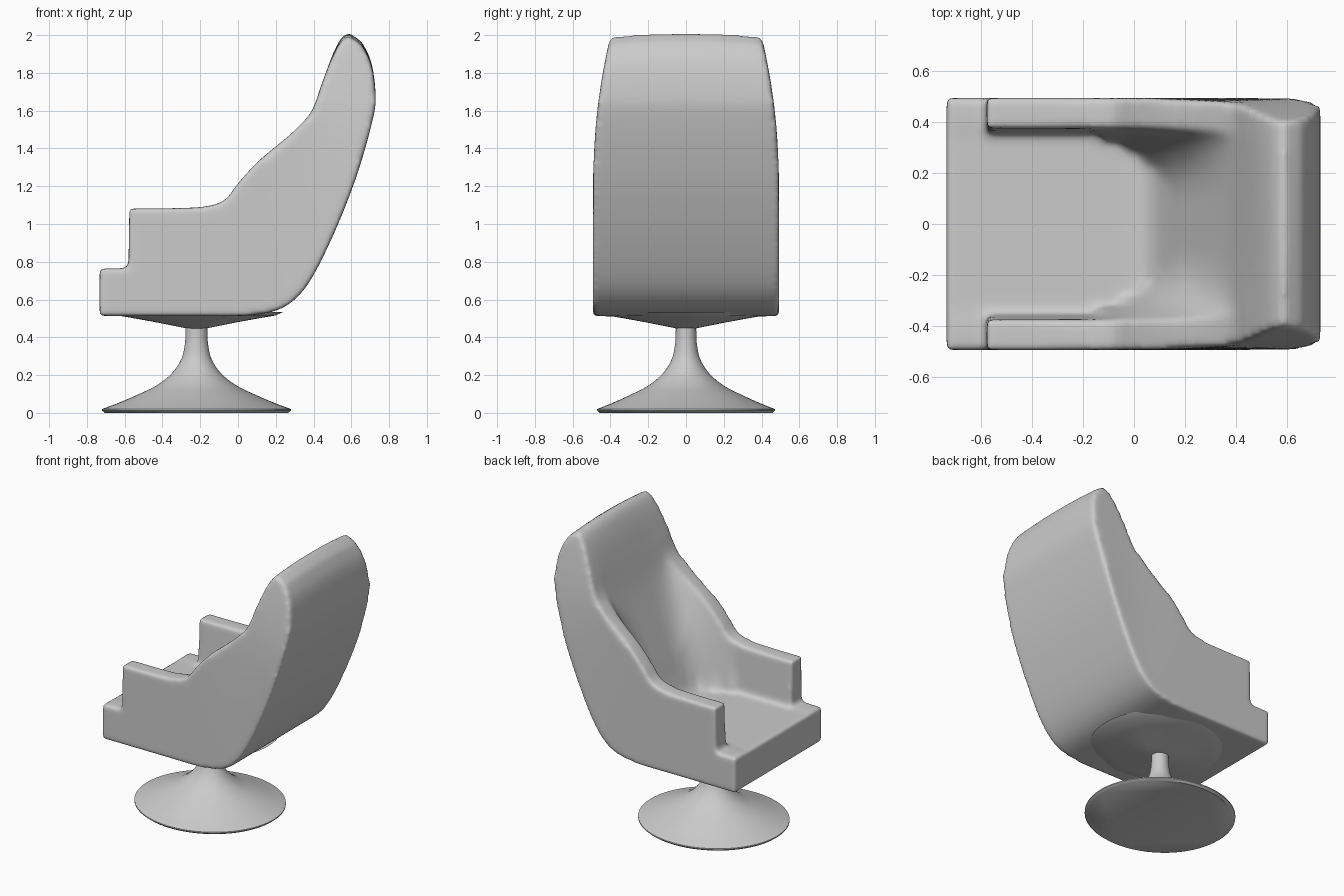
import bpy, math
from mathutils import Vector

if "Cube" in bpy.data.objects:
    bpy.data.objects.remove(bpy.data.objects["Cube"])

V = Vector

# Side-view stations (x, z): outer shell, arm/wing rim, inner seat/back surface
STATIONS = [
    ((-.733, .513), (-.733, .765), (-.733, .76)),
    ((-.65, .513), (-.65, .765), (-.65, .76)),
    ((-.58, .513), (-.58, .765), (-.58, .76)),
    ((-.56, .513), (-.575, 1.082), (-.57, .76)),
    ((-.40, .513), (-.40, 1.082), (-.40, .76)),
    ((-.20, .513), (-.22, 1.087), (-.20, .76)),
    ((.00, .513), (-.08, 1.12), (-.02, .755)),
    ((.18, .535), (.00, 1.215), (.07, .79)),
    ((.30, .60), (.10, 1.325), (.13, .90)),
    ((.40, .73), (.20, 1.41), (.19, 1.05)),
    ((.53, 1.0), (.30, 1.495), (.28, 1.27)),
    ((.64, 1.29), (.39, 1.60), (.37, 1.50)),
    ((.717, 1.57), (.44, 1.74), (.44, 1.72)),
    ((.728, 1.70), (.49, 1.875), (.49, 1.87)),
    ((.705, 1.86), (.54, 1.975), (.54, 1.975)),
    ((.655, 1.965), (.585, 2.015), (.585, 2.015)),
]
SLICES = [0, .06, .12, .18, .23, .28, .32, .355, .375, .42, .46, .493]


def refine(points, first=5, steps=4):
    """Catmull-Rom smoothing of the points after index `first`."""
    p = [V(q) for q in points]
    out = p[:first]
    for i in range(first, len(p) - 1):
        a, b, c, d = p[i - 1], p[i], p[i + 1], p[min(i + 2, len(p) - 1)]
        for k in range(steps):
            t = k / steps
            out.append(.5 * (2 * b + (c - a) * t + (2 * a - 5 * b + 4 * c - d) * t ** 2
                             + (3 * b - a - 3 * c + d) * t ** 3))
    return out + [p[-1]]


def make_object(name, verts, faces):
    mesh = bpy.data.meshes.new(name)
    mesh.from_pydata(verts, [], faces)
    obj = bpy.data.objects.new(name, mesh)
    bpy.context.collection.objects.link(obj)
    return obj


def shell():
    outer, rim, inner = (refine([s[k] for s in STATIONS]) for k in range(3))
    n = len(outer)
    ys = [-y for y in SLICES[:0:-1]] + SLICES
    verts, faces = [], []
    for y in ys:
        upper = []
        for i in range(n):
            # crisp arms in front, a wide soft scoop across the backrest
            soft = min(max((i - 6) / 14, 0), 1)
            start = .355 - .25 * soft
            t = min(max((abs(y) - start) / (.375 - start), 0), 1)
            upper.append(inner[i].lerp(rim[i], t ** (1 + soft)))
        for p in outer + upper[::-1]:
            x, z = p
            taper = 1 - .18 * (max(z - 1.2, 0) / .8) ** 2
            edge = (y / .49) ** 2
            if z > 1.5:
                z -= .02 * edge * (z - 1.5) / .5
            verts.append((x, y * taper, z))
    ring = 2 * n
    for s in range(len(ys) - 1):
        for i in range(ring):
            j = (i + 1) % ring
            a, b = s * ring, (s + 1) * ring
            faces.append((a + i, b + i, b + j, a + j))
    last = (len(ys) - 1) * ring
    for i in range(n - 1):
        quad = (i, i + 1, ring - 2 - i, ring - 1 - i)
        faces.append(quad)
        faces.append(tuple(last + q for q in reversed(quad)))
    obj = make_object("upholstered_shell", verts, faces)
    # fuse to an even mesh and round every edge
    rem = obj.modifiers.new("remesh", 'REMESH')
    rem.mode = 'VOXEL'
    rem.voxel_size = .014
    rem.use_smooth_shade = True
    smo = obj.modifiers.new("round", 'SMOOTH')
    smo.factor = .5
    smo.iterations = 16
    return obj


def lathe(name, profile, scale_y, segments=64):
    """Revolve (radius, z) points round the pedestal axis."""
    verts, faces = [], []
    for r, z in profile:
        for k in range(segments):
            a = 2 * math.pi * k / segments
            verts.append((-.22 + r * math.cos(a), r * scale_y * math.sin(a), z))
    for i in range(len(profile) - 1):
        for k in range(segments):
            m = (k + 1) % segments
            a, b = i * segments, (i + 1) * segments
            faces.append((a + k, a + m, b + m, b + k))
    faces.append(tuple(range(segments))[::-1])
    faces.append(tuple(range(len(verts) - segments, len(verts))))
    obj = make_object(name, verts, faces)
    bpy.ops.object.select_all(action='DESELECT')
    obj.select_set(True)
    bpy.context.view_layer.objects.active = obj
    bpy.ops.object.shade_smooth_by_angle(angle=math.radians(40))
    return obj


# Seat shell with arms and backrest
shell()

# Shallow dish beneath the seat
lathe("seat_underside", [(.055, .448), (.10, .457), (.20, .477), (.32, .499), (.42, .516), (.46, .535)], 1)

# Trumpet-shaped swivel foot
lathe("pedestal_base", refine([(.485, 0), (.5, .012), (.5, .02), (.42, .05), (.31, .097), (.21, .146),
                               (.13, .21), (.08, .285), (.062, .36), (.058, .42), (.058, .48)], first=2), .94)
